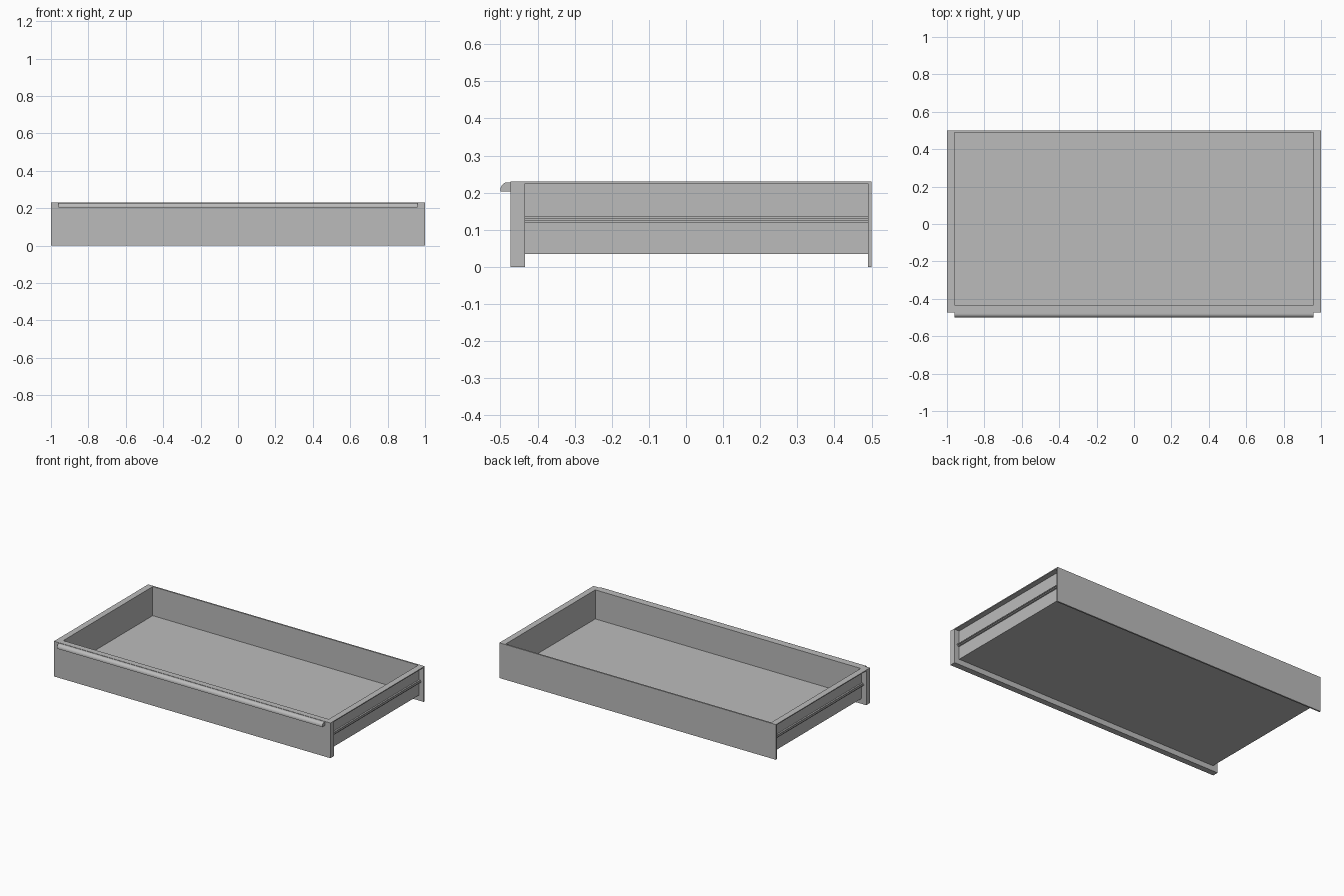
import bpy, bmesh, math

cube = bpy.data.objects.get("Cube")
if cube:
    bpy.data.objects.remove(cube, do_unlink=True)

grey = bpy.data.materials.new("neutral grey")
grey.use_nodes = True
COLOUR = (0.5, 0.5, 0.5, 1)
grey.diffuse_color = COLOUR
grey.node_tree.nodes["Principled BSDF"].inputs["Base Color"].default_value = COLOUR


def extrude(name, profile, axis, start, end):
    """Extrude a closed (u, z) profile along x or y."""
    bm = bmesh.new()
    place = (lambda u, z: (start, u, z)) if axis == "x" else (lambda u, z: (u, start, z))
    face = bm.faces.new([bm.verts.new(place(u, z)) for u, z in profile])
    out = bmesh.ops.extrude_face_region(bm, geom=[face])
    step = (end - start, 0, 0) if axis == "x" else (0, end - start, 0)
    moved = [g for g in out["geom"] if isinstance(g, bmesh.types.BMVert)]
    bmesh.ops.translate(bm, verts=moved, vec=step)
    bmesh.ops.recalc_face_normals(bm, faces=bm.faces)
    mesh = bpy.data.meshes.new(name)
    bm.to_mesh(mesh)
    bm.free()
    mesh.materials.append(grey)
    obj = bpy.data.objects.new(name, mesh)
    bpy.context.collection.objects.link(obj)
    return obj


def box(name, x, y, z):
    return extrude(name, [(y[0], z[0]), (y[1], z[0]), (y[1], z[1]), (y[0], z[1])], "x", *x)


TOP, FLOOR = 0.23, 0.035
FRONT, INNER, REAR, BACK = -0.473, -0.434, 0.49, 0.5

# Tray panels
box("front_panel", (-1, 1), (FRONT, INNER), (0, TOP))
box("back_panel", (-1, 1), (REAR, BACK), (0, TOP))
box("drawer_floor", (-0.96, 0.96), (INNER, REAR), (FLOOR, FLOOR + 0.005))

# Side walls: thin sheet with an outward top lip and a stepped slide rail
side = [(0.96, FLOOR), (0.966, FLOOR), (0.966, 0.119), (0.976, 0.119), (0.976, 0.125),
        (0.982, 0.125), (0.982, 0.131), (0.976, 0.131), (0.976, 0.137), (0.966, 0.137),
        (0.966, 0.224), (1, 0.224), (1, TOP), (0.96, TOP)]
for name, s in (("left_side", 1), ("right_side", -1)):
    extrude(name, [(s * u, z) for u, z in side], "y", INNER, REAR)

# Handle bar with a rounded upper front edge
R = 0.02
arc = [(-0.5 + R - R * math.cos(a), 0.228 - R + R * math.sin(a))
       for a in (math.pi / 2 * i / 8 for i in range(9))]
handle = extrude("handle_bar", [(FRONT, 0.203), (-0.5, 0.203)] + arc + [(FRONT, 0.228)],
                 "x", -0.96, 0.96)
bpy.ops.object.select_all(action="DESELECT")
handle.select_set(True)
bpy.context.view_layer.objects.active = handle
bpy.ops.object.shade_smooth_by_angle()
